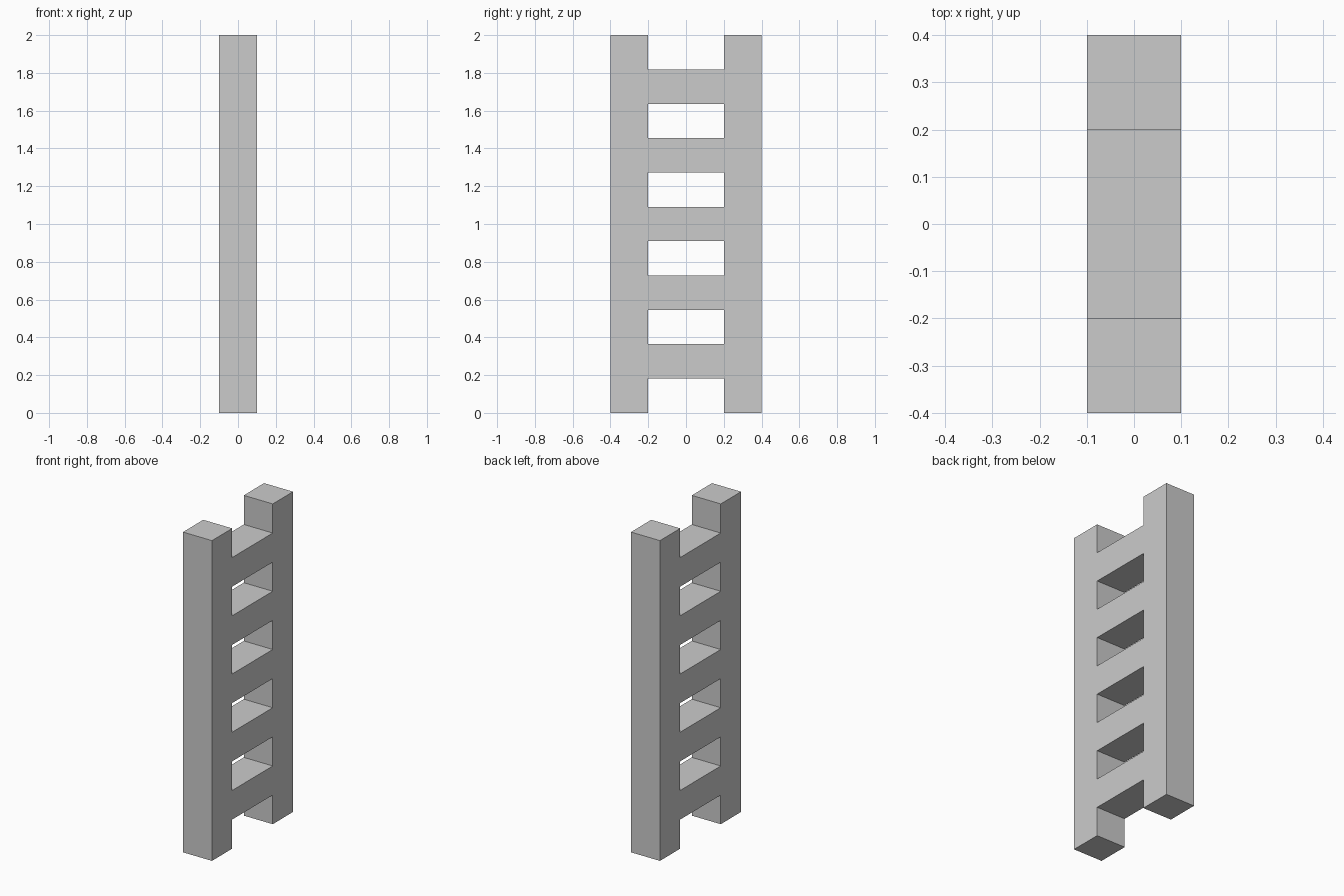
import bpy

if "Cube" in bpy.data.objects:
    bpy.data.objects.remove(bpy.data.objects["Cube"])

HEIGHT = 2.0
DEPTH = 0.2
STEP = HEIGHT / 11  # rungs and gaps share one equal height


def box(name, size, centre):
    bpy.ops.mesh.primitive_cube_add(size=1, location=centre)
    obj = bpy.context.object
    obj.name = name
    obj.scale = size
    bpy.ops.object.transform_apply(location=False, rotation=False, scale=True)
    return obj


# Two upright side rails
for side, label in ((-1, "front_rail"), (1, "back_rail")):
    box(label, (DEPTH, 0.2, HEIGHT), (0, side * 0.3, HEIGHT / 2))

# Five rungs, flush with the rail faces
for i in range(5):
    box(f"rung_{i + 1}", (DEPTH, 0.4, STEP), (0, 0, (2 * i + 1.5) * STEP))
